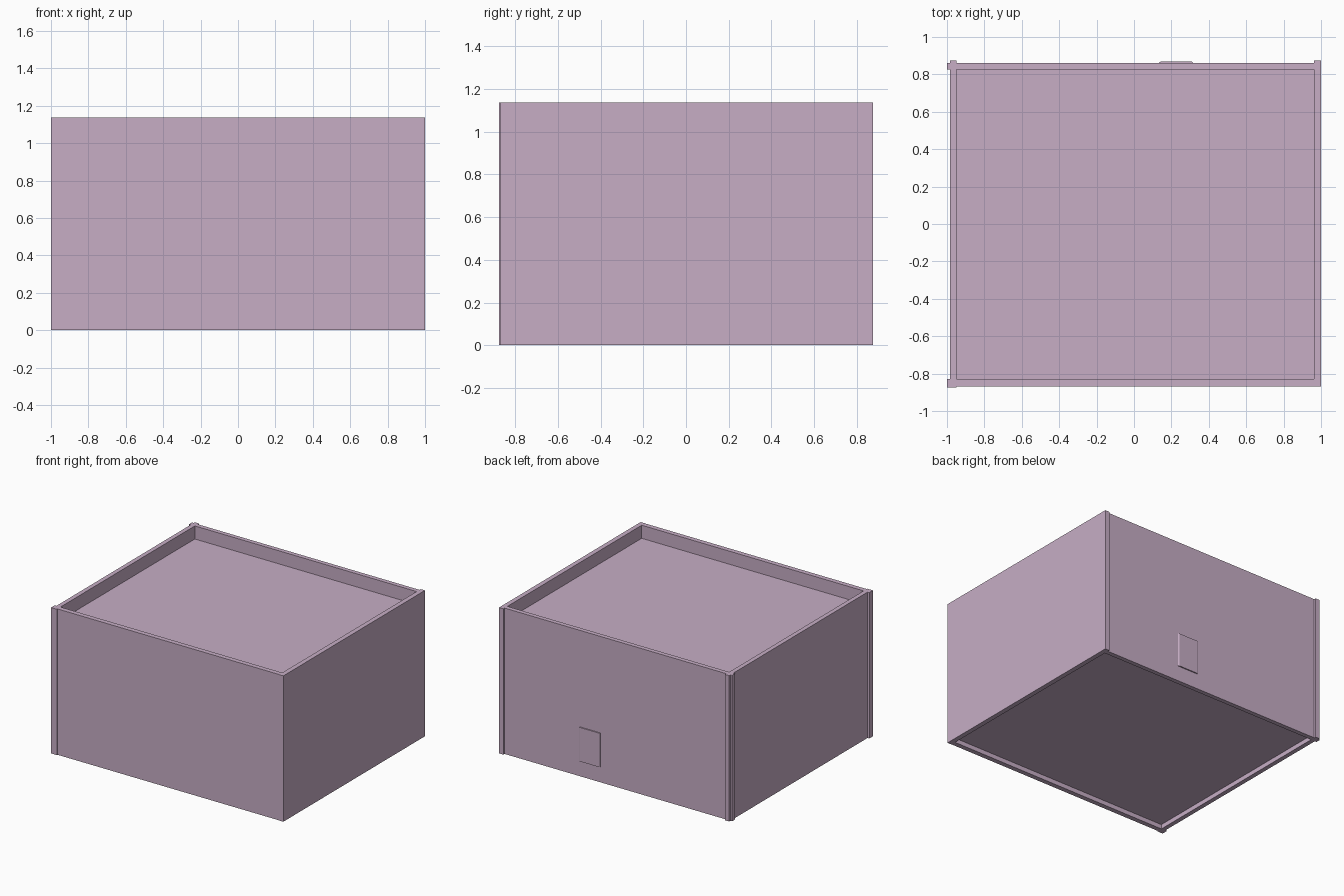
import bpy, bmesh

if "Cube" in bpy.data.objects:
    bpy.data.objects.remove(bpy.data.objects["Cube"])

H = 1.137
# wall faces: outer / inner on each side
XL, XLI, XRI, XR = -0.985, -0.95, 0.963, 1.0
YF, YFI, YBI, YB = -0.868, -0.83, 0.825, 0.86

mat = bpy.data.materials.new("mauve")
mat.diffuse_color = (0.57, 0.42, 0.56, 1)
mat.use_nodes = True
mat.node_tree.nodes["Principled BSDF"].inputs["Base Color"].default_value = mat.diffuse_color


def prism(name, pts, z0, z1):
    """Extrude a plan outline from z0 to z1."""
    bm = bmesh.new()
    face = bm.faces.new([bm.verts.new((x, y, z0)) for x, y in pts])
    top = bmesh.ops.extrude_face_region(bm, geom=[face])["geom"]
    verts = [v for v in top if isinstance(v, bmesh.types.BMVert)]
    bmesh.ops.translate(bm, vec=(0, 0, z1 - z0), verts=verts)
    bmesh.ops.recalc_face_normals(bm, faces=bm.faces)
    me = bpy.data.meshes.new(name)
    bm.to_mesh(me)
    bm.free()
    me.materials.append(mat)
    ob = bpy.data.objects.new(name, me)
    bpy.context.collection.objects.link(ob)
    return ob


def slab(name, x0, x1, y0, y1, z0=0.0, z1=H):
    return prism(name, [(x0, y0), (x1, y0), (x1, y1), (x0, y1)], z0, z1)


# Four walls, butted between the corner posts
slab("front_wall", XLI, XRI, YF, YFI)
slab("back_wall", XLI, XRI, YBI, YB)
slab("left_wall", XL, XLI, YFI, YBI)
slab("right_wall", XRI, XR, YFI, YBI)

# Corner posts, slightly proud of the walls
slab("front_left_post", -1.0, XLI, -0.875, YFI)
slab("front_right_post", XRI, XR, -0.87, YFI)
slab("back_right_post", XRI, XR, YBI, 0.875)
prism("back_left_post", [(XLI, YBI), (XLI, 0.875), (XL, 0.875), (XL, YB),
                         (-1.0, YB), (-1.0, YBI)], 0, H)

# Recessed roof and floor decks
slab("roof_deck", XLI, XRI, YFI, YBI, 1.0, 1.035)
slab("floor_deck", XLI, XRI, YFI, YBI, 0.035, 0.07)

# Small access panel on the back wall, with chamfered sides
prism("back_panel", [(0.135, YB), (0.315, YB), (0.315, 0.864), (0.307, 0.869),
                     (0.143, 0.869), (0.135, 0.864)], 0.12, 0.385)
